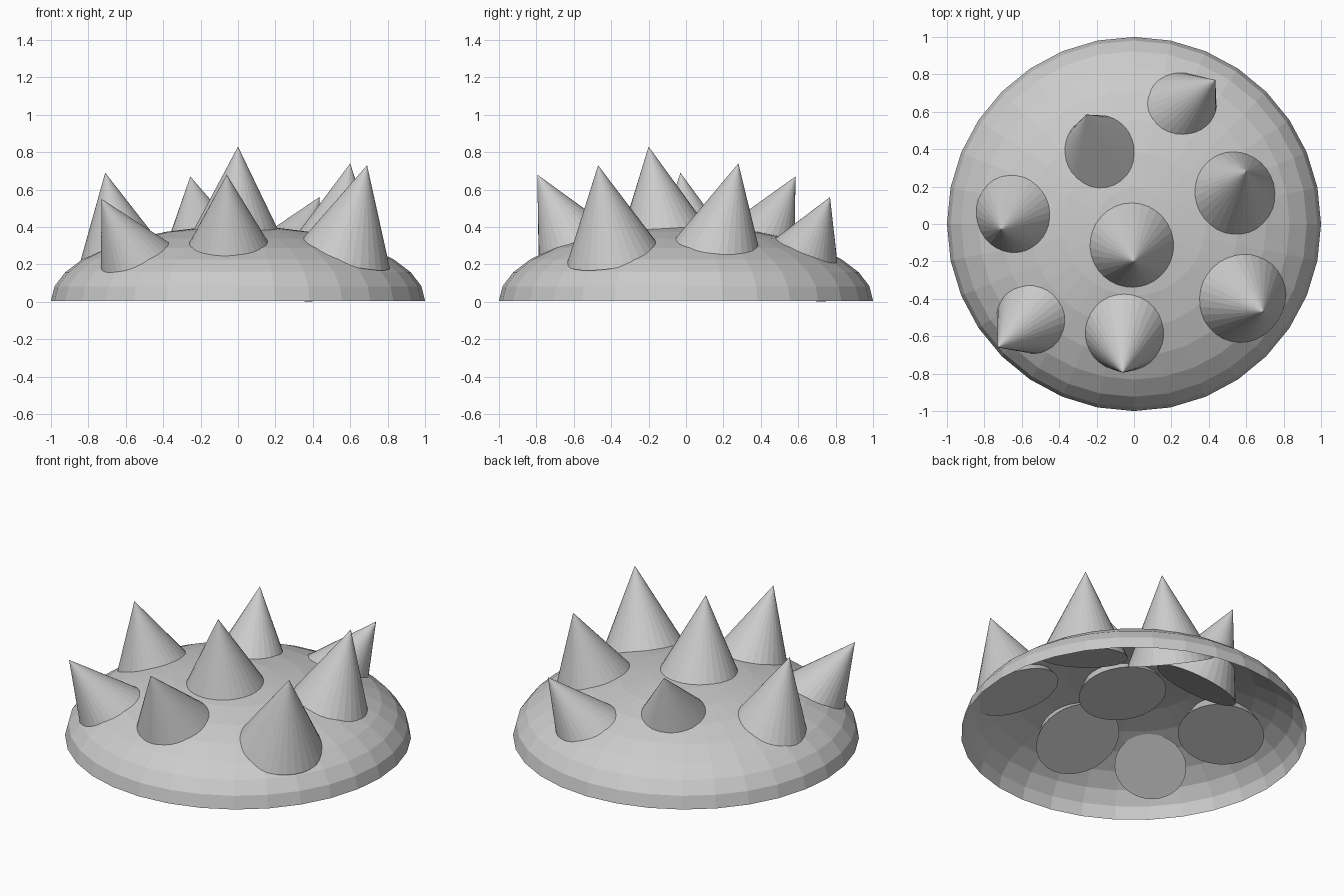
import bpy, bmesh
from mathutils import Vector, Matrix

if "Cube" in bpy.data.objects:
    bpy.data.objects.remove(bpy.data.objects["Cube"])

BASE_Z = 0.005


def add_object(name, bm):
    mesh = bpy.data.meshes.new(name)
    bm.to_mesh(mesh)
    bm.free()
    obj = bpy.data.objects.new(name, mesh)
    bpy.context.collection.objects.link(obj)
    return obj


# Dome: upper half of a flattened sphere, open underneath
bm = bmesh.new()
bmesh.ops.create_uvsphere(bm, u_segments=32, v_segments=16, radius=1)
low = [v for v in bm.verts if v.co.z < -0.01]
bmesh.ops.delete(bm, geom=low, context='VERTS')
for v in bm.verts:
    v.co.z = BASE_Z + v.co.z * 0.4
add_object("dome", bm)


# Spike: closed cone, twice as tall as its radius, leaning along an axis
def spike(name, tip, down, radius):
    axis = -Vector(down).normalized()
    centre = Vector(tip) - axis * radius
    rot = Vector((0, 0, 1)).rotation_difference(axis).to_matrix().to_4x4()
    bm = bmesh.new()
    bmesh.ops.create_cone(bm, cap_ends=True, segments=32, radius1=radius,
                          radius2=0, depth=2 * radius,
                          matrix=Matrix.Translation(centre) @ rot)
    add_object(name, bm)


# Spike tips, direction from tip to base, radius
spikes = [
    ((0.0, -0.20, 0.83), (-0.02, 0.167, -1), 0.255),
    ((0.60, 0.28, 0.74), (-0.17, -0.235, -1), 0.255),
    ((0.69, -0.47, 0.73), (-0.257, 0.173, -1), 0.255),
    ((-0.06, -0.795, 0.68), (0.025, 0.52, -1), 0.25),
    ((-0.73, -0.66, 0.55), (0.54, 0.46, -1), 0.208),
    ((-0.71, -0.03, 0.69), (0.198, 0.164, -1), 0.25),
    ((-0.255, 0.585, 0.67), (0.193, -0.52, -1), 0.25),
    ((0.435, 0.77, 0.56), (-0.52, -0.43, -1), 0.252),
]
for i, (tip, down, radius) in enumerate(spikes, 1):
    spike(f"spike_{i}", tip, down, radius)
